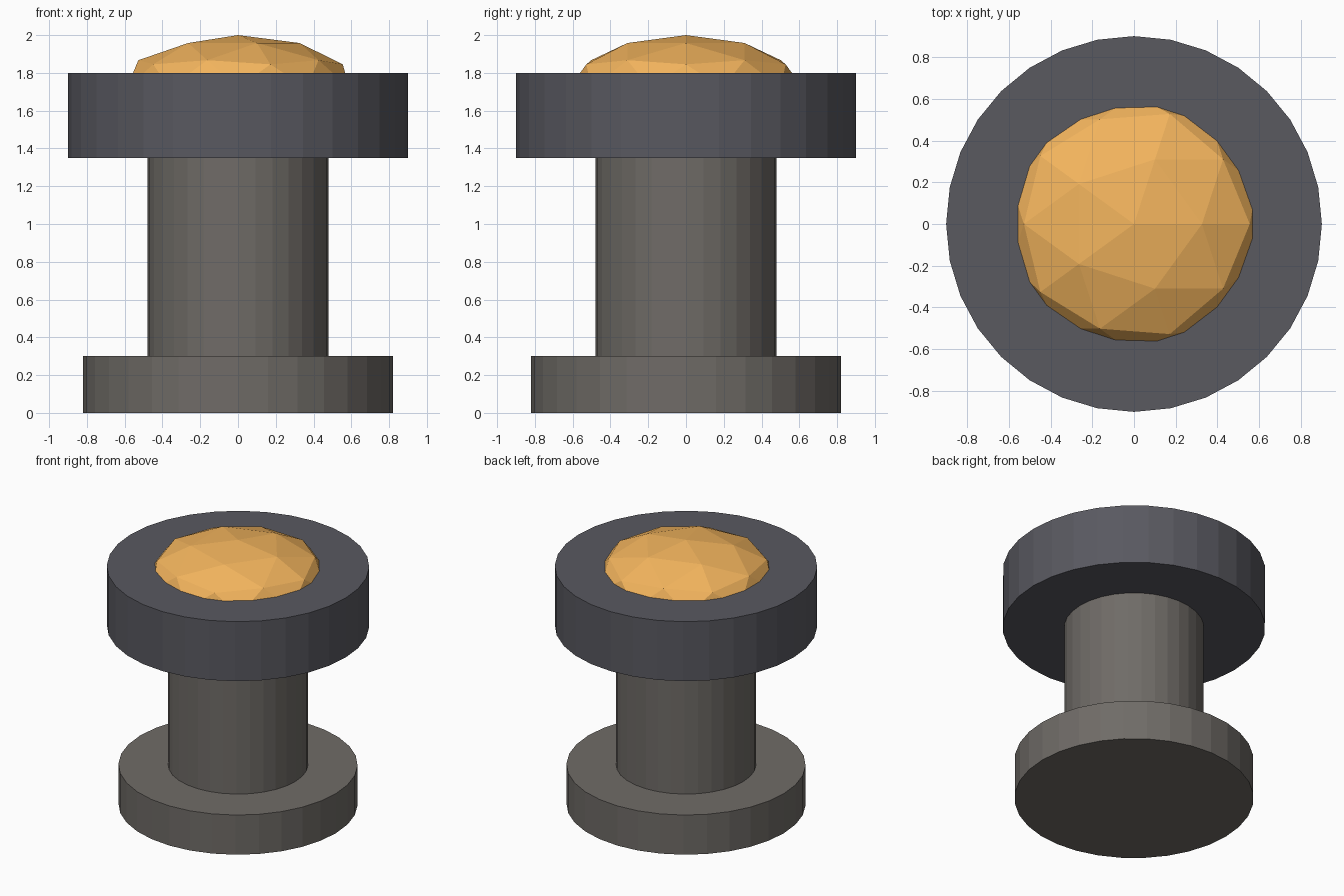
import bpy

if "Cube" in bpy.data.objects:
    bpy.data.objects.remove(bpy.data.objects["Cube"])


def material(name, rgb):
    mat = bpy.data.materials.new(name)
    mat.diffuse_color = (*rgb, 1)
    mat.use_nodes = True
    mat.node_tree.nodes["Principled BSDF"].inputs["Base Color"].default_value = mat.diffuse_color
    return mat


def drum(name, radius, z0, z1, mat):
    bpy.ops.mesh.primitive_cylinder_add(vertices=32, radius=radius, depth=z1 - z0,
                                        location=(0, 0, (z0 + z1) / 2))
    ob = bpy.context.object
    ob.name = name
    ob.data.materials.append(mat)
    return ob


stone = material("warm_grey", (0.16, 0.148, 0.135))
iron = material("dark_slate", (0.1, 0.1, 0.118))
amber = material("amber", (0.9, 0.46, 0.11))

# Pedestal: foot, shaft and wide head
drum("base", 0.82, 0, 0.3, stone)
drum("column", 0.48, 0.3, 1.35, stone)
drum("head", 0.9, 1.35, 1.8, iron)

# Faceted dome: flattened icosphere sunk into the head
bpy.ops.mesh.primitive_ico_sphere_add(subdivisions=2, radius=0.62, location=(0, 0, 1.72))
dome = bpy.context.object
dome.name = "dome"
dome.scale.z = 0.28 / 0.62
dome.data.materials.append(amber)
bpy.ops.object.transform_apply(location=False, rotation=False, scale=True)
